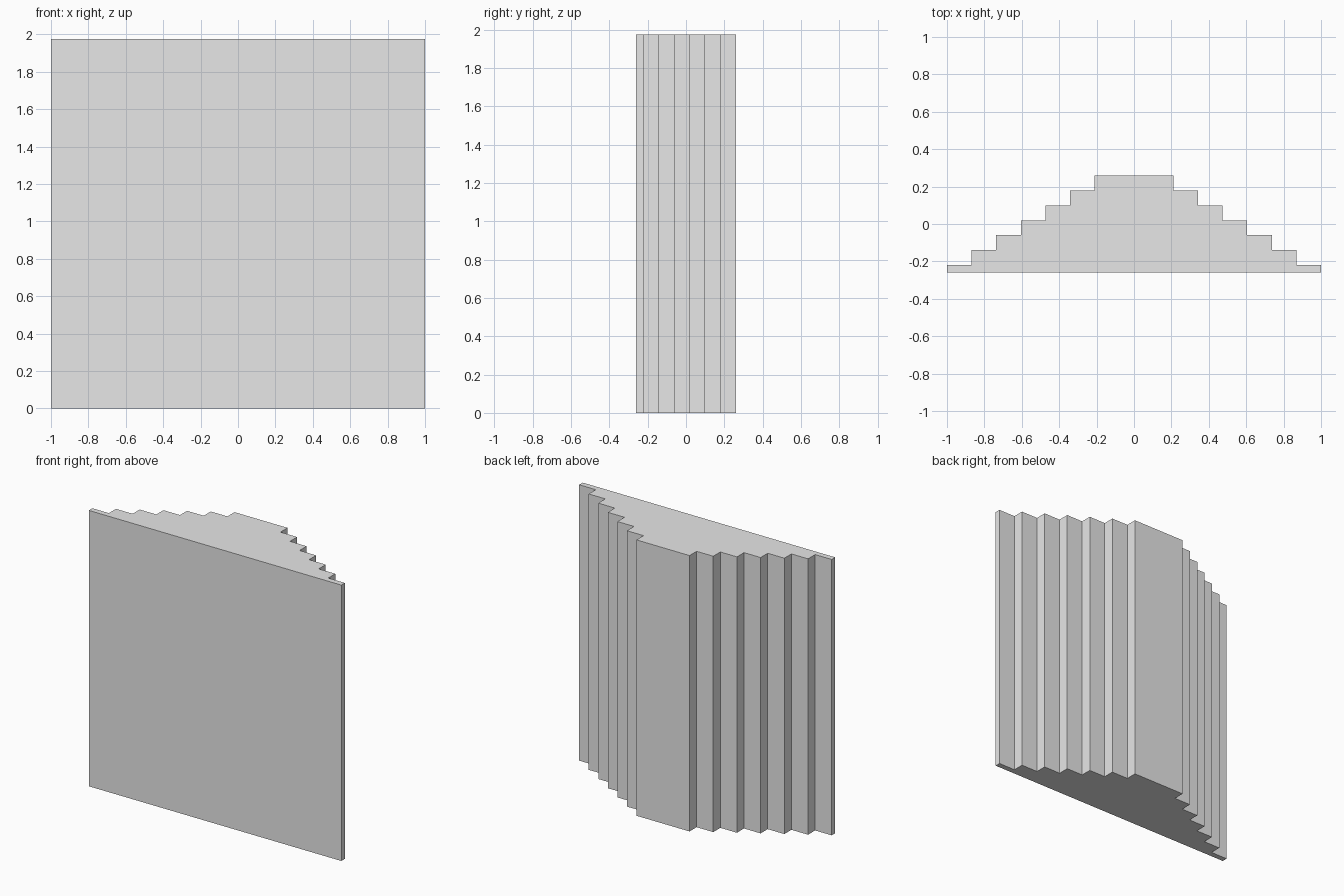
import bpy
import bmesh

cube = bpy.data.objects.get("Cube")
if cube:
    bpy.data.objects.remove(cube, do_unlink=True)

HEIGHT = 1.975
BACK_Y = 0.26       # y of the outermost step; the flat front is at -BACK_Y
STEPS = 7
HALF_TOP = 0.21     # half width of the outermost step
RUN = (1 - HALF_TOP) / (STEPS - 1)
RISE = 0.08

# Plain grey material
grey = bpy.data.materials.new("light_grey")
grey.use_nodes = True
grey.diffuse_color = (0.8, 0.8, 0.8, 1)
grey.node_tree.nodes["Principled BSDF"].inputs["Base Color"].default_value = (0.8, 0.8, 0.8, 1)

# Right-hand half of the stepped outline, from the flat front to the back
half = [(1, -BACK_Y)]
for i in range(STEPS):
    x = 1 - i * RUN
    y = BACK_Y - (STEPS - 1 - i) * RISE
    half.append((x, y))
    if i < STEPS - 1:
        half.append((x - RUN, y))
outline = half + [(-x, y) for x, y in reversed(half)]

# Stepped block: outline extruded upwards
bm = bmesh.new()
base = bm.faces.new([bm.verts.new((x, y, 0)) for x, y in outline])
top = bmesh.ops.extrude_face_region(bm, geom=[base], use_keep_orig=True)
verts = [g for g in top["geom"] if isinstance(g, bmesh.types.BMVert)]
bmesh.ops.translate(bm, verts=verts, vec=(0, 0, HEIGHT))
bmesh.ops.recalc_face_normals(bm, faces=bm.faces[:])
mesh = bpy.data.meshes.new("stepped_block")
bm.to_mesh(mesh)
bm.free()
mesh.materials.append(grey)
block = bpy.data.objects.new("stepped_block", mesh)
bpy.context.collection.objects.link(block)
